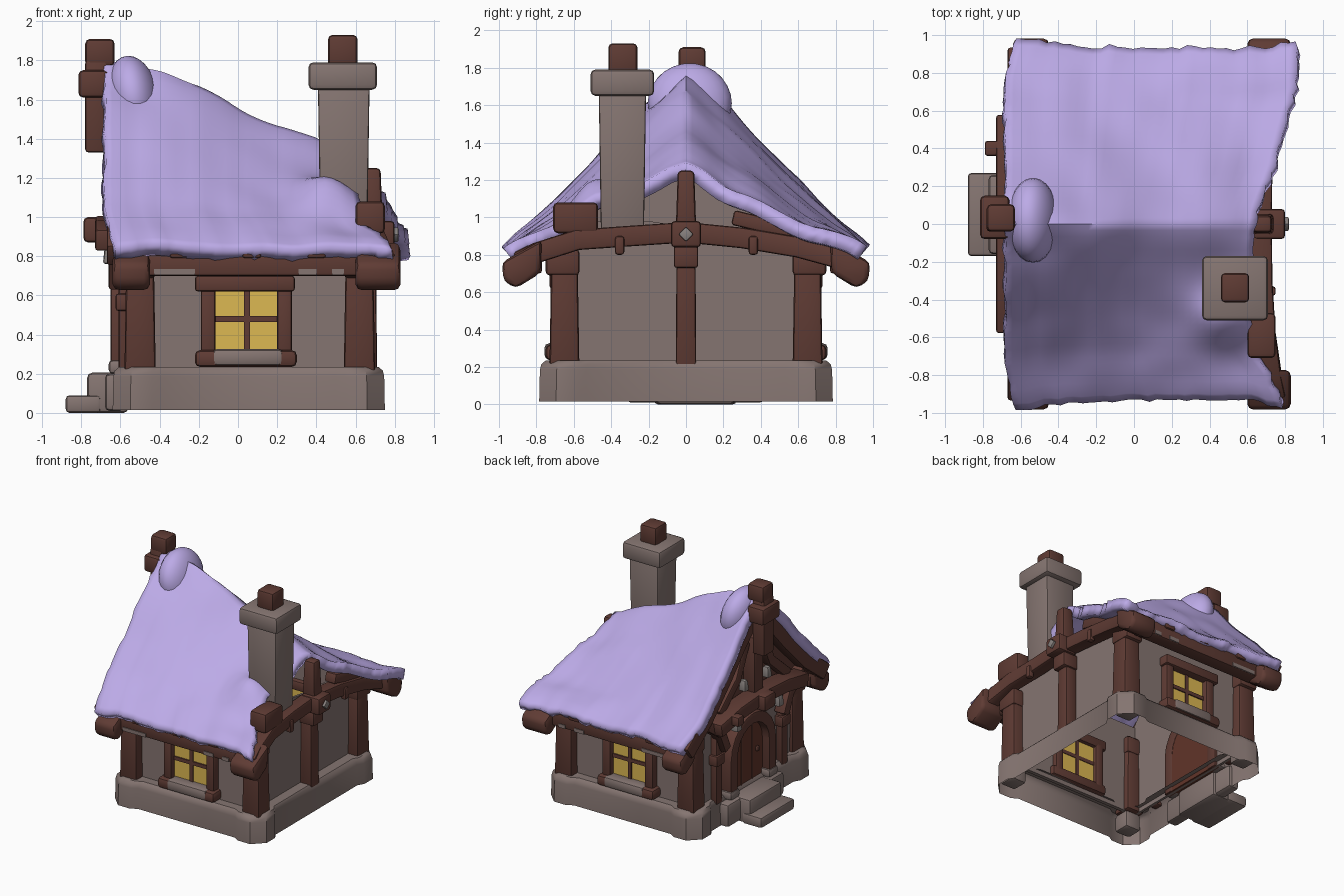
import bpy, bmesh, math, random
from mathutils import Vector, noise

random.seed(4)
if "Cube" in bpy.data.objects:
    bpy.data.objects.remove(bpy.data.objects["Cube"])


def material(name, rgb):
    m = bpy.data.materials.new(name)
    m.use_nodes = True
    m.diffuse_color = (*rgb, 1)
    node = m.node_tree.nodes["Principled BSDF"]
    node.inputs["Base Color"].default_value = (*rgb, 1)
    node.inputs["Roughness"].default_value = 0.9
    return m


SNOW = material("lilac snow", (0.51, 0.41, 0.81))
WOOD = material("brown wood", (0.115, 0.044, 0.034))
DOOR = material("red brown door", (0.12, 0.035, 0.022))
STONE = material("grey stone", (0.235, 0.178, 0.165))
GLASS = material("yellow glass", (0.72, 0.48, 0.085))
IRON = material("grey iron", (0.25, 0.225, 0.215))


def finish(name, bm, mat, bevel=0.0, angle=40):
    bmesh.ops.recalc_face_normals(bm, faces=bm.faces)
    if bevel:
        edges = [e for e in bm.edges if e.is_manifold and e.calc_face_angle() > 0.6]
        bmesh.ops.bevel(bm, geom=edges, offset=bevel, segments=2, profile=0.5, affect='EDGES')
    me = bpy.data.meshes.new(name)
    bm.to_mesh(me)
    bm.free()
    me.materials.append(mat)
    ob = bpy.data.objects.new(name, me)
    bpy.context.collection.objects.link(ob)
    bpy.ops.object.select_all(action='DESELECT')
    ob.select_set(True)
    bpy.context.view_layer.objects.active = ob
    bpy.ops.object.shade_smooth_by_angle(angle=math.radians(angle))
    return ob


def box(name, x, y, z, mat, bevel=0.015, waist=1.0):
    """Box from three ranges; waist scales its top."""
    bm = bmesh.new()
    bmesh.ops.create_cube(bm, size=1)
    for v in bm.verts:
        s = waist if v.co.z > 0 else 1
        v.co = Vector(((x[0] + x[1]) / 2 + v.co.x * s * (x[1] - x[0]),
                       (y[0] + y[1]) / 2 + v.co.y * s * (y[1] - y[0]),
                       (z[0] + z[1]) / 2 + v.co.z * (z[1] - z[0])))
    return finish(name, bm, mat, bevel)


def panel(name, pts, x, mat, bevel=0.0):
    """Closed slab: outline in the y-z plane pulled out along x."""
    bm = bmesh.new()
    a, b = ([bm.verts.new((xx, *p)) for p in pts] for xx in x)
    bm.faces.new(a)
    bm.faces.new(b)
    for i in range(len(pts)):
        k = (i + 1) % len(pts)
        bm.faces.new((a[i], a[k], b[k], b[i]))
    return finish(name, bm, mat, bevel)


def strip(name, pts, thick, x, mat, bevel=0.015, flare=0.0):
    """Beam of even thickness that follows a path in the y-z plane."""
    pts = [Vector(p) for p in pts]
    bm = bmesh.new()
    rings = []
    for i, p in enumerate(pts):
        d = (pts[min(i + 1, len(pts) - 1)] - pts[max(i - 1, 0)]).normalized()
        n = Vector((-d.y, d.x)) * thick / 2
        out = flare * abs(p.x) ** 3
        rings.append([bm.verts.new((xx + out, q.x, q.y))
                      for xx, q in ((x[0], p + n), (x[1], p + n), (x[1], p - n), (x[0], p - n))])
    for a, b in zip(rings, rings[1:]):
        for k in range(4):
            bm.faces.new((a[k], a[(k + 1) % 4], b[(k + 1) % 4], b[k]))
    bm.faces.new(rings[0])
    bm.faces.new(rings[-1])
    return finish(name, bm, mat, bevel)


def lerp(table, t):
    for (a, p), (b, q) in zip(table, table[1:]):
        if t <= b:
            return p + (q - p) * max(0, t - a) / (b - a)
    return table[-1][1]


# Stone plinth: hollow ring with swollen, chamfered corners
def plinth():
    hx, hy = 0.665, 0.755
    quad = [(hx, hy - .22), (hx + .03, hy - .17), (hx + .03, hy - .06),
            (hx - .06, hy + .03), (hx - .17, hy + .03), (hx - .22, hy)]
    loop = (quad + [(-a, b) for a, b in reversed(quad)]
            + [(-a, -b) for a, b in quad] + [(a, -b) for a, b in reversed(quad)])
    bm = bmesh.new()
    rings = [[bm.verts.new((0.055 + a * s, b * s, z)) for a, b in loop]
             for s, z in ((1, .015), (.995, .185), (.985, .215), (.955, .235), (.8, .235))]
    n = len(loop)
    for r, q in zip(rings, rings[1:]):
        for i in range(n):
            bm.faces.new((r[i], r[(i + 1) % n], q[(i + 1) % n], q[i]))
    finish("plinth", bm, STONE)


plinth()
box("door_landing", (-.68, -.58), (-.32, .42), (.01, .2), STONE, .025)
box("upper_step", (-.77, -.56), (-.16, .26), (.0, .205), STONE, .025)
box("lower_step", (-.88, -.70), (-.17, .27), (.0, .09), STONE, .02)

# Walls: the low right gable stays open above its tie beam
for s, side in ((-1, "front"), (1, "back")):
    box(side + "_wall", (-.55, .61), sorted((s * .62, s * .65)), (.2, .95), STONE, 0)
panel("right_wall", [(-.64, .2), (.64, .2), (.64, .90), (0, .95), (-.2, .98), (-.46, .98), (-.64, .92)],
      (.59, .61), STONE)
panel("left_wall", [(-.64, .2), (.64, .2), (.64, .95), (.34, 1.34), (0, 1.62), (-.34, 1.34), (-.64, .95)],
      (-.55, -.53), STONE)
panel("left_gable_boards", [(-.66, .92), (.66, .92), (.35, 1.32), (0, 1.64), (-.35, 1.32)], (-.575, -.55), WOOD)

# Corner posts, eave beams and windows on both long sides
for s, side in ((-1, "front"), (1, "back")):
    def yr(a, b):
        return sorted((s * a, s * b))
    for cx, end in ((-.5, "left"), (.62, "right")):
        box(f"{side}_{end}_post", (cx - .08, cx + .08), yr(.57, .73), (.2, .84), WOOD, .02, .87)
        box(f"{side}_{end}_post_head", (cx - .08, cx + .08), yr(.57, .75), (.69, .83), WOOD, .02)
        box(f"{side}_{end}_corner_stone", (cx - .07, cx + .07), yr(.60, .74), (.06, .2), STONE, .02)
    box(side + "_eave_beam", (-.6, .66), yr(.77, .89), (.70, .82), WOOD)
    for a, b in ((-.43, -.22), (.31, .4), (.48, .54)):
        box(side + "_beam_frost", (a, b), yr(.885, .896), (.705, .735), STONE, 0)
    for cx in (-.3, .07, .4):
        box(side + "_rafter_peg", (cx - .05, cx + .05), yr(.78, .905), (.79, .84), WOOD)
    box(side + "_window_glass", (-.12, .21), yr(.61, .665), (.30, .64), GLASS, 0)
    box(side + "_window_mullion", (.030, .060), yr(.605, .675), (.30, .64), WOOD, 0)
    box(side + "_window_bar", (-.12, .21), yr(.605, .675), (.465, .495), WOOD, 0)
    for a in (-.19, .20):
        box(side + "_window_jamb", (a, a + .075), yr(.58, .71), (.28, .66), WOOD)
    box(side + "_window_lintel", (-.22, .29), yr(.58, .73), (.62, .70), WOOD)
    box(side + "_window_sill", (-.22, .30), yr(.58, .75), (.235, .32), WOOD, .025)
    box(side + "_sill_frost", (-.13, .23), yr(.64, .757), (.24, .327), STONE, .025)
    # Heavy sloping ends of the gable beams
    tip = [(s * .77, .88), (s * .985, .76), (s * .975, .66), (s * .91, .62), (s * .78, .70)]
    panel(side + "_right_beam_end", tip, (.60, .83), WOOD, .03)
    panel(side + "_left_beam_end", tip, (-.64, -.45), WOOD, .03)

# Right gable: bowed tie beam, king post, hub and spare beam end
bow = [(-.90, .76), (-.8, .81), (-.58, .88), (-.3, .90), (0, .92), (.3, .89), (.6, .84), (.82, .78), (.90, .75)]
strip("right_tie_beam", bow, .11, (.62, .73), WOOD, .015, .1)
strip("right_rafter", [(.25, 1.0), (.5, .94), (.78, .83)], .08, (.62, .72), WOOD)
box("right_king_post", (.60, .71), (-.055, .055), (.2, .95), WOOD, .015, .9)
box("right_post_collar", (.60, .74), (-.065, .065), (.73, .85), WOOD)
box("right_post_top", (.62, .74), (-.055, .055), (.93, 1.25), WOOD, .02, .8)
box("right_hub", (.63, .80), (-.08, .08), (.84, .98), WOOD, .02)
panel("right_hub_nail", [(-.04, .91), (0, .87), (.04, .91), (0, .95)], (.79, .82), IRON, .008)
box("spare_beam_end", (.60, .75), (-.71, -.47), (.915, 1.08), WOOD, .025)
for cy in (-.355, .36):
    box("tie_peg", (.70, .75), (cy - .025, cy + .025), (.80, .90), WOOD)

# Left gable: rafters, tie beam, hub, braces, side posts and lanterns
for s in (-1, 1):
    strip("left_rafter", [(0, 1.64), (s * .2, 1.46), (s * .4, 1.24), (s * .65, .99), (s * .90, .80)],
          .13, (-.67, -.56), WOOD)
    strip("left_brace", [(s * .10, 1.42), (s * .22, 1.15), (s * .45, .95)], .08, (-.64, -.56), WOOD)
    strip("left_knee", [(s * .38, .64), (s * .45, .80), (s * .62, .92)], .08, (-.66, -.56), WOOD)
    box("door_side_post", (-.61, -.55), sorted((s * .39, s * .47)), (.2, .88), WOOD)
    box("door_post_collar", (-.625, -.54), sorted((s * .375, s * .485)), (.52, .61), WOOD)
    box("lantern", (-.69, -.62), sorted((s * .24, s * .31)), (.76, .86), IRON, .015, .7)
    box("lantern_chain", (-.662, -.648), sorted((s * .268, s * .282)), (.84, .92), IRON, 0)
    box("gable_lantern", (-.67, -.60), sorted((s * .12, s * .18)), (1.04, 1.13), IRON, .015, .7)
box("beam_bracket", (-.79, -.64), (.36, .44), (.88, .96), WOOD)
strip("left_tie_beam", [(-.57, .88), (-.3, .93), (0, .95), (.3, .93), (.57, .88)], .11, (-.73, -.58), WOOD)
box("left_hub", (-.79, -.62), (-.06, .09), (.87, 1.0), WOOD, .025)
box("left_king_post", (-.68, -.57), (-.05, .07), (.98, 1.45), WOOD)
box("ridge_post", (-.78, -.67), (-.04, .09), (1.33, 1.80), WOOD, .015)
box("ridge_collar", (-.815, -.66), (-.08, .15), (1.61, 1.75), WOOD, .025)
box("ridge_cap", (-.78, -.63), (-.04, .105), (1.77, 1.91), WOOD, .025)

# Arched door
cy, spring = .04, .52
arc = [(cy + .25 * math.cos(a * math.pi / 10), spring + .25 * math.sin(a * math.pi / 10)) for a in range(11)]
strip("door_arch", [(cy + .25, .2)] + arc + [(cy - .25, .2)], .09, (-.65, -.51), WOOD, .01)
panel("door", [(cy + .25, .2)] + arc + [(cy - .25, .2)], (-.585, -.515), DOOR)
for k in (-.07, .07):
    box("door_groove", (-.589, -.58), (cy + k - .006, cy + k + .006), (.22, .72), WOOD, 0)
box("door_handle", (-.61, -.58), (-.10, -.07), (.44, .48), WOOD, .008)
for s in (-1, 1):
    box("door_foot", (-.66, -.54), (cy + s * .25 - .06, cy + s * .25 + .06), (.2, .27), STONE, .02)

# Chimney
box("chimney_shaft", (.42, .66), (-.455, -.225), (.92, 1.68), STONE, .012, 1.1)
box("chimney_cap", (.36, .71), (-.51, -.17), (1.65, 1.79), STONE, .025)
box("chimney_plug", (.46, .61), (-.415, -.26), (1.77, 1.93), WOOD, .022)


# Snow roof: saddle that falls from a high left gable to a low right one
def snow_roof():
    high = [(0, 1.81), (.1, 1.72), (.23, 1.60), (.36, 1.46), (.52, 1.29), (.72, 1.09), (.94, .91), (1, .85)]
    flat = [(0, 1.29), (.1, 1.25), (.23, 1.16), (.36, 1.10), (.52, 1.03), (.72, .95), (.94, .88), (1, .84)]
    fall = [(-.68, 1), (-.4, .88), (-.2, .74), (0, .52), (.2, .35), (.38, .26), (.6, .04), (.7, 0)]
    edge = [(-1, .79), (-.82, .72), (-.72, .64), (-.5, .62), (-.1, .63), (.1, .66), (.3, .74),
            (.55, .80), (.75, .86), (1, .86)]
    nx, ny = 36, 56
    bm = bmesh.new()
    grid = []
    for i in range(nx + 1):
        rag = [.935 + .02 * noise.noise(Vector((i * .37, k, 0))) + random.uniform(-.008, .008)
               + .055 * max(0, 1 - i / 10, i / 4 - 8.2) for k in (3, 8)]
        row = []
        for j in range(ny + 1):
            t = 2 * j / ny - 1
            left = -.68 + .055 * max(0, abs(t) - .8) / .2
            right = lerp(edge, t)
            x = left + (right - left) * i / nx
            if i in (0, nx):
                x += random.uniform(-.008, .008)
            y = t * rag[t > 0]
            w = lerp(fall, x)
            z = lerp(flat, abs(t)) * (1 - w) + lerp(high, abs(t)) * w
            # drift heaped against the chimney
            z += .13 * math.exp(-((x - .48) / .15) ** 2 - ((y + .51) / .14) ** 2)
            z += .03 * noise.noise(Vector((x * 4, y * 4, 1)))
            row.append(bm.verts.new((x, y, z)))
        grid.append(row)
    for a, b in zip(grid, grid[1:]):
        for j in range(ny):
            bm.faces.new((a[j], b[j], b[j + 1], a[j + 1]))
    inner = [v for v in bm.verts if not v.is_boundary]
    bmesh.ops.smooth_vert(bm, verts=inner, factor=.5, use_axis_x=True, use_axis_y=True, use_axis_z=True)
    ob = finish("snow_roof", bm, SNOW, 0, 60)
    if ob.data.polygons[0].normal.z < 0:
        ob.data.flip_normals()
    mod = ob.modifiers.new("thickness", 'SOLIDIFY')
    mod.thickness, mod.offset = .08, -1


snow_roof()
bm = bmesh.new()
bmesh.ops.create_uvsphere(bm, u_segments=24, v_segments=14, radius=1)
for v in bm.verts:
    v.co = Vector((-.535 + v.co.x * .135, .02 + v.co.y * .225, 1.61 + v.co.z * .21 - v.co.x * .04))
finish("ridge_snow_lump", bm, SNOW, 0, 60)
